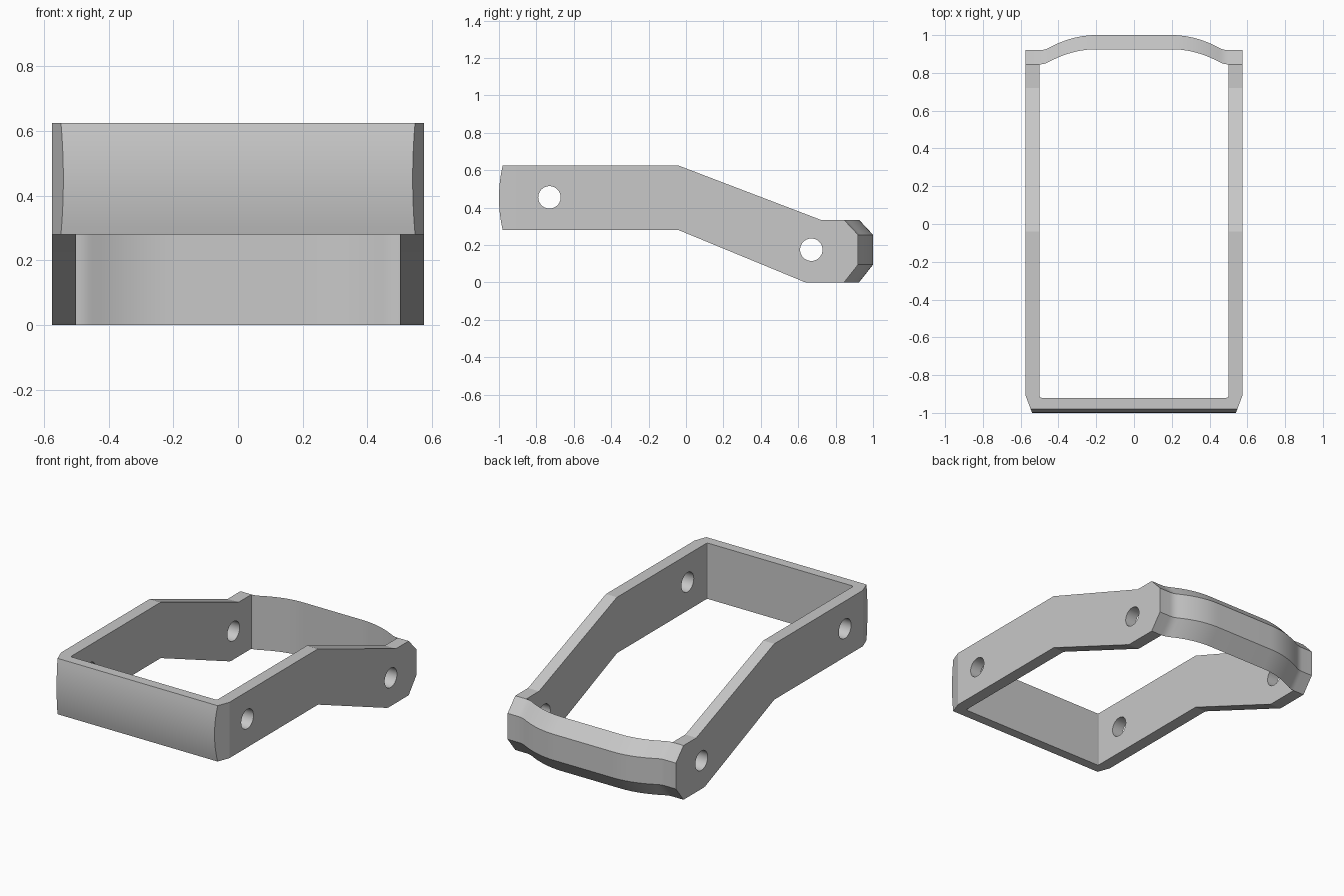
import bpy, bmesh, math
from mathutils import Matrix

cube = bpy.data.objects.get("Cube")
if cube:
    bpy.data.objects.remove(cube, do_unlink=True)

grey = bpy.data.materials.new("plain_grey")
grey.use_nodes = True
GREY = (0.58, 0.58, 0.58, 1)
grey.diffuse_color = GREY
grey.node_tree.nodes["Principled BSDF"].inputs["Base Color"].default_value = GREY

HALF_W, INNER_W, JOIN_Y = 0.575, 0.5, 0.845


def add_object(name, bm):
    bmesh.ops.recalc_face_normals(bm, faces=bm.faces)
    mesh = bpy.data.meshes.new(name)
    bm.to_mesh(mesh)
    bm.free()
    mesh.materials.append(grey)
    obj = bpy.data.objects.new(name, mesh)
    bpy.context.collection.objects.link(obj)
    return obj


def loft(name, rings):
    """Join matching closed rings of points and cap both ends."""
    bm = bmesh.new()
    loops = [[bm.verts.new(p) for p in ring] for ring in rings]
    n = len(loops[0])
    for a, b in zip(loops, loops[1:]):
        for i in range(n):
            j = (i + 1) % n
            bm.faces.new((a[i], a[j], b[j], b[i]))
    bm.faces.new(loops[0])
    bm.faces.new(loops[-1])
    return add_object(name, bm)


def combine(target, tool, operation):
    mod = target.modifiers.new(operation, 'BOOLEAN')
    mod.operation, mod.solver, mod.object = operation, 'EXACT', tool
    bpy.ops.object.select_all(action='DESELECT')
    bpy.context.view_layer.objects.active = target
    target.select_set(True)
    bpy.ops.object.modifier_apply(modifier=mod.name)
    bpy.data.objects.remove(tool, do_unlink=True)


# U-shaped plan: two arms and the front bar, with bevelled outer corners
half = [(INNER_W, JOIN_Y), (HALF_W, JOIN_Y), (HALF_W, -0.905), (0.536, -1.01)]
inner = [(INNER_W, -0.91), (INNER_W - 0.003, -0.917), (INNER_W - 0.01, -0.92)]
right_half = inner[::-1] + half
plan = right_half + [(-x, y) for x, y in reversed(right_half)]
frame = loft("bracket_frame", [[(x, y, z) for x, y in plan] for z in (-0.1, 0.8)])

# Side outline: stepped arms and a gently bowed front face
LOW, HIGH, STEPS = 0.28, 0.625, 12
outline = [(-0.04, HIGH), (0.72, 0.335), (0.9, 0.335), (0.9, 0),
           (0.645, 0), (0.63, 0.003), (0.615, 0.01), (-0.04, LOW)]
for i in range(STEPS + 1):
    t = i / STEPS
    outline.append((-0.98 - 0.08 * t * (1 - t), LOW + (HIGH - LOW) * t))
side = loft("side_outline", [[(x, y, z) for y, z in outline] for x in (-0.7, 0.7)])
combine(frame, side, 'INTERSECT')

# Round holes through both arms
for y, z in ((-0.73, 0.455), (0.67, 0.175)):
    bm = bmesh.new()
    bmesh.ops.create_cone(bm, cap_ends=True, segments=36, radius1=0.06,
                          radius2=0.06, depth=2,
                          matrix=Matrix.Translation((0, y, z))
                          @ Matrix.Rotation(math.pi / 2, 4, 'Y'))
    combine(frame, add_object("hole_cutter", bm), 'DIFFERENCE')


# Back bar: bevelled section swept along a bowed path
def bow(x):
    x = abs(x)
    if x >= INNER_W:
        return 0
    if x > 0.45:
        return 5.333 * (INNER_W - x) ** 2
    return 0.08 - 1.0667 * max(x - 0.2, 0) ** 2


xs = [HALF_W, 0.5, 0.4875, 0.475, 0.4625] + [0.45 - 0.025 * i for i in range(11)]
xs = [-x for x in xs] + xs[::-1]
rings = []
for x in xs:
    near = JOIN_Y + bow(x)
    far = near + 0.075
    rings.append([(x, near, 0), (x, near, 0.335), (x, far, 0.255), (x, far, 0.095)])
combine(frame, loft("back_bar", rings), 'UNION')

bpy.ops.object.select_all(action='DESELECT')
frame.select_set(True)
bpy.context.view_layer.objects.active = frame
bpy.ops.object.shade_smooth_by_angle(angle=math.radians(15))
